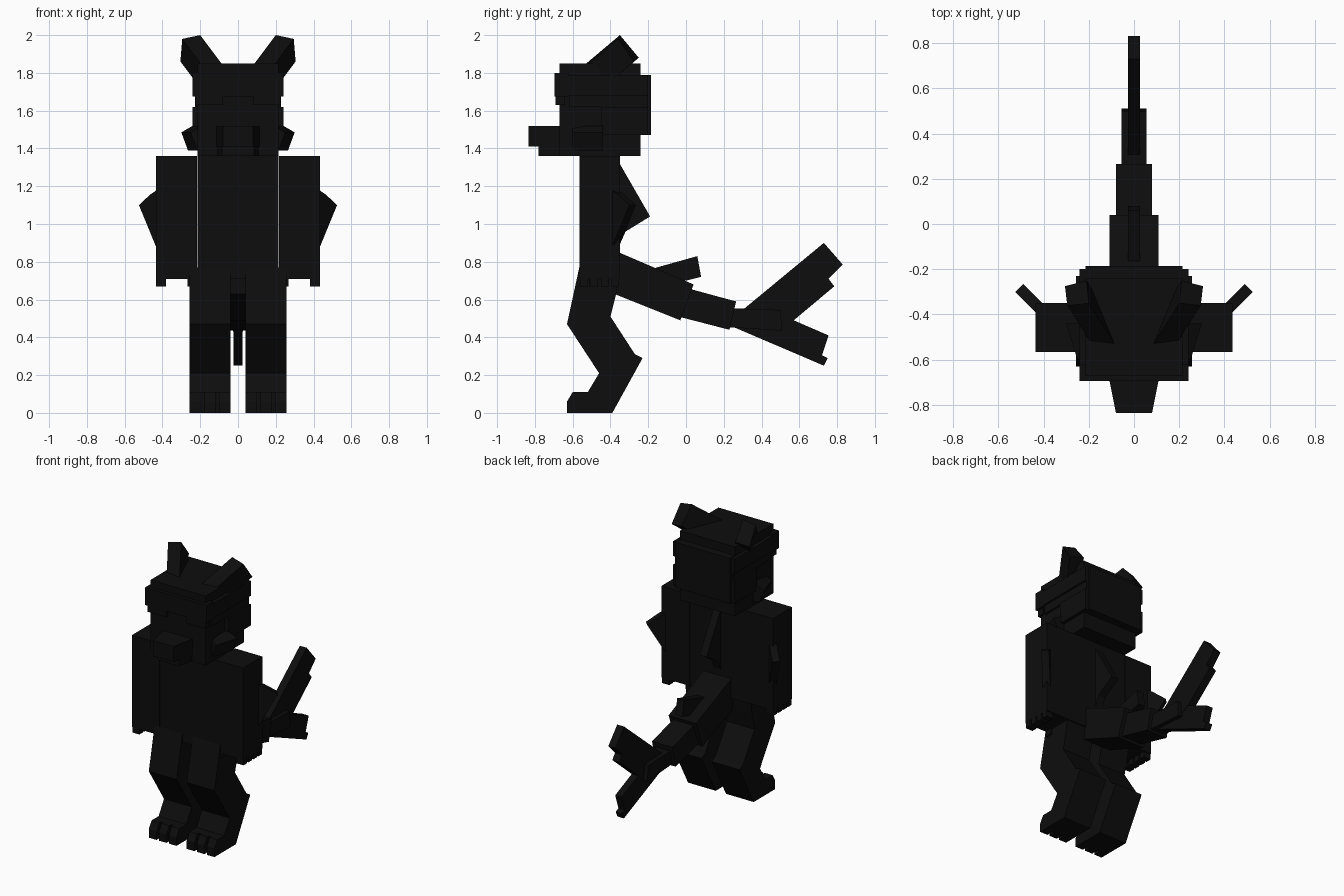
import bpy
import bmesh
from mathutils import Vector

old = bpy.data.objects.get("Cube")
if old:
    bpy.data.objects.remove(old, do_unlink=True)

BLACK = (0.004, 0.004, 0.004, 1.0)
skin = bpy.data.materials.new("near black")
skin.use_nodes = True
skin.diffuse_color = BLACK
skin.node_tree.nodes["Principled BSDF"].inputs["Base Color"].default_value = BLACK


def prism(name, outline, sweep, mirror=False):
    """Sweep a flat outline along a vector; optionally mirror across x."""
    bm = bmesh.new()
    face = bm.faces.new([bm.verts.new(p) for p in outline])
    moved = bmesh.ops.extrude_face_region(bm, geom=[face])["geom"]
    verts = [v for v in moved if isinstance(v, bmesh.types.BMVert)]
    bmesh.ops.translate(bm, verts=verts, vec=Vector(sweep))
    bmesh.ops.recalc_face_normals(bm, faces=bm.faces)
    mesh = bpy.data.meshes.new(name)
    bm.to_mesh(mesh)
    bm.free()
    mesh.materials.append(skin)
    obj = bpy.data.objects.new(name, mesh)
    bpy.context.collection.objects.link(obj)
    if mirror:
        mod = obj.modifiers.new("Mirror", "MIRROR")
        mod.use_mirror_merge = False
    return obj


def side(name, profile, x0, x1, mirror=False):
    """Prism from a (y, z) profile between two x values."""
    return prism(name, [(x0, y, z) for y, z in profile], (x1 - x0, 0, 0), mirror)


def box(name, x0, x1, y0, y1, z0, z1, mirror=False):
    return side(name, [(y0, z0), (y1, z0), (y1, z1), (y0, z1)], x0, x1, mirror)


def plan(name, outline, z0, z1):
    """Prism from an (x, y) outline between two heights."""
    return prism(name, [(x, y, z0) for x, y in outline], (0, 0, z1 - z0))


# Head and raised hair layers
box("head", -.215, .215, -.67, -.24, 1.36, 1.85)
box("hair_back", -.215, .215, -.24, -.185, 1.47, 1.79)
box("hair_upper_band", .2, .24, -.64, -.2, 1.68, 1.785, True)
box("hair_middle_band", .2, .228, -.62, -.2, 1.62, 1.68, True)
box("hair_lower_band", .2, .24, -.45, -.2, 1.47, 1.62, True)
box("brow", -.24, .24, -.695, -.62, 1.675, 1.80)
box("brow_lower", .08, .225, -.69, -.64, 1.63, 1.675, True)

# Tapered snout and jaw
plan("snout", [(-.115, -.66), (-.08, -.835), (.08, -.835), (.115, -.66)], 1.41, 1.52)
plan("jaw", [(-.11, -.66), (-.085, -.78), (.085, -.78), (.11, -.66)], 1.36, 1.41)

# Swept back ears and cheek tufts
prism("ear", [(.2, -.35, 2.0), (.295, -.36, 1.98), (.305, -.275, 1.86), (.21, -.25, 1.88)],
      (-.12, -.19, -.16), True)
prism("cheek_tuft", [(.2, -.44, 1.52), (.24, -.44, 1.52), (.3, -.44, 1.485),
                     (.265, -.44, 1.39), (.2, -.44, 1.39)], (-.05, -.16, 0), True)

# Torso and arms
box("torso", -.215, .215, -.565, -.35, .71, 1.36)
box("arm", .217, .435, -.565, -.35, .71, 1.36, True)
for i in range(4):
    y = -.56 + i * .055
    box("finger", .38, .435, y, y + .04, .67, .72, True)
box("thumb", .217, .268, -.56, -.51, .67, .72, True)

# Fins on the back and the elbows
side("back_fin", [(-.36, 1.335), (-.19, 1.04), (-.32, .96), (-.36, .87)], -.027, .027)
fin = [(0, 1.18), (.04, 1.155), (.105, 1.10), (0, .87)]
prism("elbow_fin", [(.395 + d * .9, -.36 + d * .9, z) for d, z in fin],
      (.035, -.035, 0), True)

# Bent legs, feet and toes
side("leg", [(-.565, .77), (-.63, .47), (-.46, .21), (-.52, .11), (-.58, .11), (-.58, 0),
             (-.39, 0), (-.23, .29), (-.27, .31), (-.40, .51), (-.37, .63), (-.35, .77)],
     .04, .257, True)
for i in range(3):
    x = .04 + i * .0785
    side("toe", [(-.57, 0), (-.63, 0), (-.63, .06), (-.60, .11), (-.57, .11)],
         x, x + .06, True)

# Tail segments, narrowing to the tip
side("tail_base", [(-.38, .86), (-.38, .63), (-.03, .49), (.04, .68)], -.108, .108)
side("tail_middle", [(-.03, .67), (.265, .59), (.23, .44), (-.06, .515)], -.08, .08)
side("tail_end", [(.2, .555), (.5, .545), (.51, .435), (.2, .455)], -.055, .055)

# Tail fins
side("tail_top_fin", [(-.19, .76), (.06, .83), (.08, .72), (.0, .70), (-.1, .69)], -.027, .027)
side("tail_fin_upper", [(.3, .545), (.73, .90), (.83, .785), (.755, .71), (.785, .67),
                        (.57, .49), (.45, .43)], -.027, .027)
side("tail_fin_lower", [(.3, .545), (.25, .455), (.73, .25), (.75, .29), (.72, .305),
                        (.755, .41), (.57, .49)], -.025, .025)
